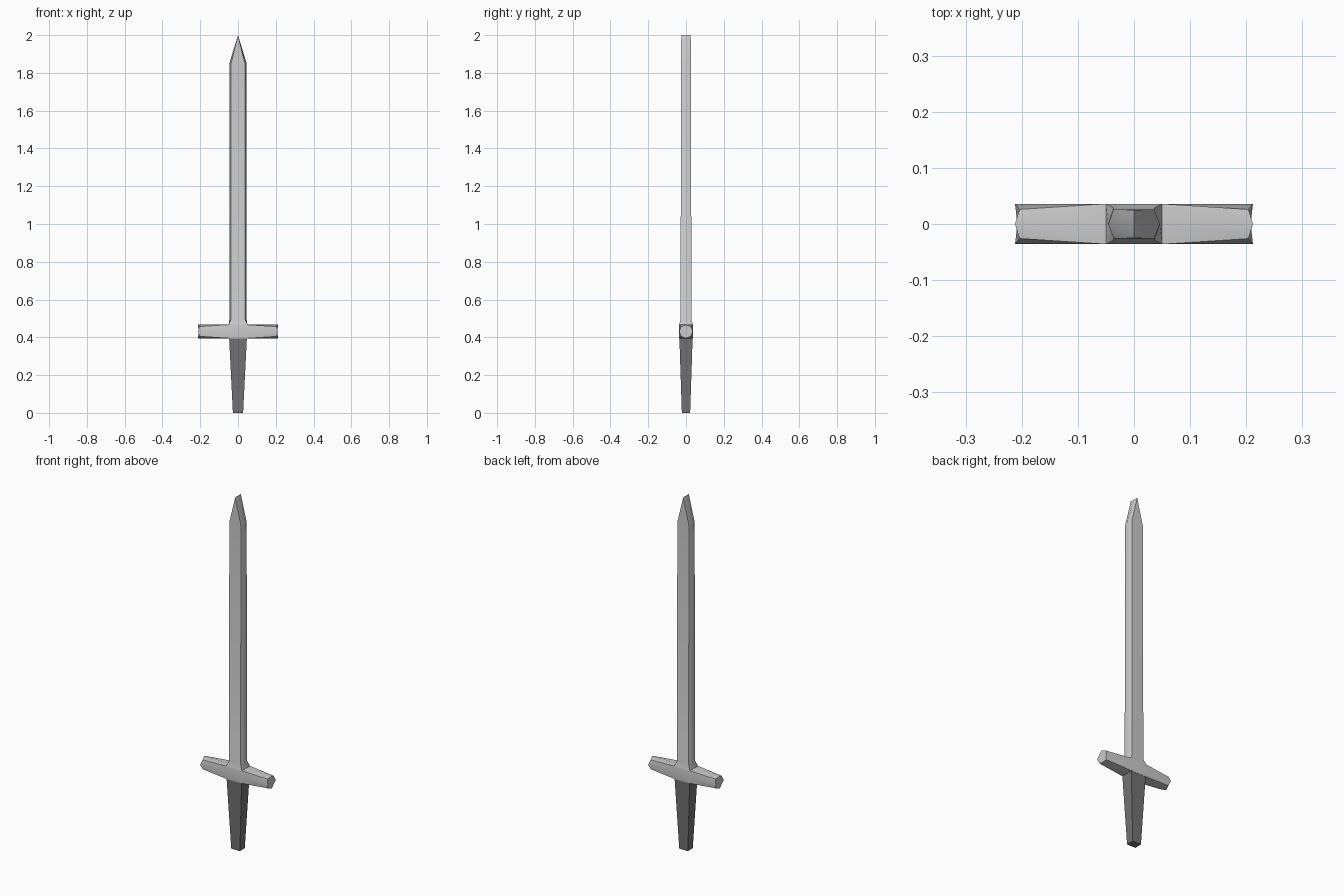
import bpy, bmesh, math

if "Cube" in bpy.data.objects:
    bpy.data.objects.remove(bpy.data.objects["Cube"])


def loft(name, rings, caps, mat=None):
    """Skin equal-sized rings; caps = (close first ring, close last ring)."""
    bm = bmesh.new()
    vs = [[bm.verts.new(p) for p in r] for r in rings]
    n = len(rings[0])
    for a, b in zip(vs, vs[1:]):
        for i in range(n):
            j = (i + 1) % n
            bm.faces.new((a[i], a[j], b[j], b[i]))
    ends = [bm.faces.new(r) for r, c in zip((vs[0], vs[-1]), caps) if c]
    if n > 4 and ends:
        bmesh.ops.poke(bm, faces=ends)
    bmesh.ops.remove_doubles(bm, verts=bm.verts[:], dist=1e-4)
    bmesh.ops.recalc_face_normals(bm, faces=bm.faces[:])
    me = bpy.data.meshes.new(name)
    bm.to_mesh(me)
    bm.free()
    ob = bpy.data.objects.new(name, me)
    bpy.context.collection.objects.link(ob)
    if mat:
        me.materials.append(mat)
    bpy.ops.object.select_all(action='DESELECT')
    ob.select_set(True)
    bpy.context.view_layer.objects.active = ob
    bpy.ops.object.shade_smooth_by_angle(angle=math.radians(30))
    return ob


def blade_ring(edge, flat, y, z):
    """Flattened hexagon with its points on the cutting edges."""
    return [(edge, 0, z), (flat, y, z), (-flat, y, z),
            (-edge, 0, z), (-flat, -y, z), (flat, -y, z)]


def guard_ring(x_corner, corner, x_mid, mid, z=0.431):
    """Square ring with a vertex in the middle of every side."""
    pts = []
    for i in range(4):
        c, s = round(math.cos(i * math.pi / 2)), round(math.sin(i * math.pi / 2))
        pts.append((x_mid, mid * c, z + mid * s))
        pts.append((x_corner, corner * (c - s), z + corner * (s + c)))
    return pts


def grip_ring(x, y, z):
    return [(x, y, z), (-x, y, z), (-x, -y, z), (x, -y, z)]


# Blade: flared root, long hexagonal body, wedge-shaped tip
loft("blade", [
    blade_ring(0.050, 0.050, 0.036, 0.467),
    blade_ring(0.046, 0.037, 0.029, 0.495),
    blade_ring(0.046, 0.036, 0.026, 1.85),
    blade_ring(0, 0, 0.025, 2.0),
], (False, False))

# Crossguard: square middle, corners cut away towards the ends
loft("crossguard", [
    guard_ring(-0.204, 0.026, -0.212, 0.036),
    guard_ring(-0.05, 0.036, -0.05, 0.036),
    guard_ring(0.05, 0.036, 0.05, 0.036),
    guard_ring(0.204, 0.026, 0.212, 0.036),
], (True, True))

# Grip: dark tapered square bar
dark = bpy.data.materials.new("dark_grip")
dark.diffuse_color = (0.17, 0.17, 0.17, 1)
dark.use_nodes = True
dark.node_tree.nodes["Principled BSDF"].inputs["Base Color"].default_value = dark.diffuse_color
loft("grip", [grip_ring(0.027, 0.022, 0), grip_ring(0.047, 0.035, 0.396)],
     (True, True), dark)
